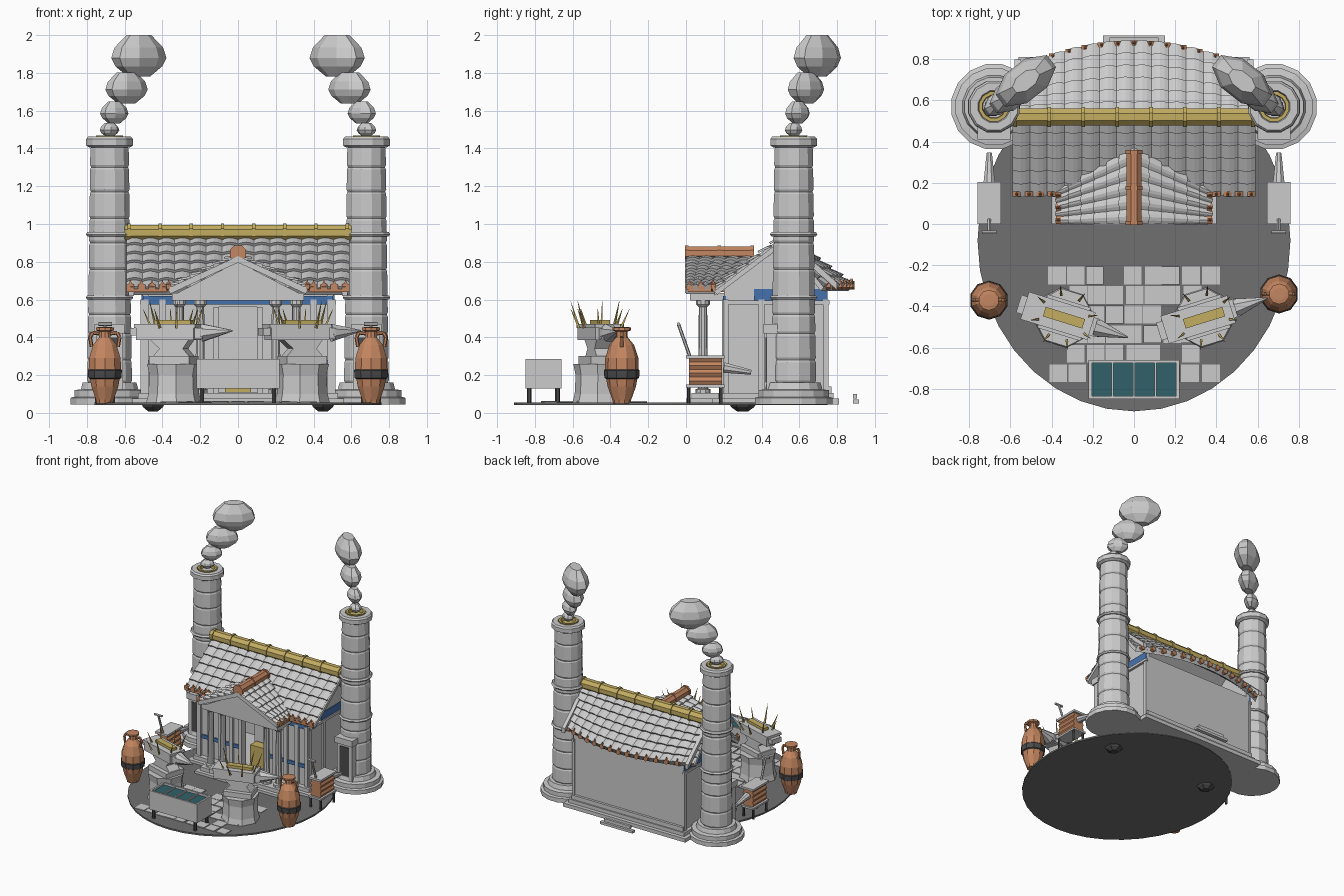
import bpy, bmesh, math, random
from mathutils import Vector, Matrix

if "Cube" in bpy.data.objects:
    bpy.data.objects.remove(bpy.data.objects["Cube"])
random.seed(4)

def mat(name, c):
    m = bpy.data.materials.new(name); m.diffuse_color = (*c, 1); return m
GOLD = mat("gold", (.55, .42, .12)); CLAY = mat("clay", (.55, .24, .12))
BLUE = mat("blue", (.06, .17, .42)); TEAL = mat("teal", (.03, .12, .14))
DARK = mat("dark", (.07, .07, .07)); SOIL = mat("soil", (.16, .16, .16))

def mesh(name, v, f, m=None):
    me = bpy.data.meshes.new(name); me.from_pydata([tuple(p) for p in v], [], f)
    bm = bmesh.new(); bm.from_mesh(me)
    bmesh.ops.recalc_face_normals(bm, faces=bm.faces); bm.to_mesh(me); bm.free()
    if m: me.materials.append(m)
    ob = bpy.data.objects.new(name, me); bpy.context.collection.objects.link(ob)
    return ob

def prism(name, pts, axis, a, b, m=None):
    """Extrude a profile along x (pts = y,z) or y (pts = x,z) or z (pts = x,y)."""
    put = {'x': lambda p, t: (t, *p), 'y': lambda p, t: (p[0], t, p[1]), 'z': lambda p, t: (*p, t)}[axis]
    n = len(pts)
    f = [list(range(n)), list(range(n, 2 * n))]
    f += [[i, (i + 1) % n, n + (i + 1) % n, n + i] for i in range(n)]
    return mesh(name, [put(p, a) for p in pts] + [put(p, b) for p in pts], f, m)

def box(name, x0, x1, y0, y1, z0, z1, m=None):
    return prism(name, [(x0, y0), (x1, y0), (x1, y1), (x0, y1)], 'z', z0, z1, m)

def lathe(name, prof, n, x=0, y=0, m=None):
    v = [(x + r * math.cos(2 * math.pi * (i + .5) / n), y + r * math.sin(2 * math.pi * (i + .5) / n), z)
         for r, z in prof for i in range(n)]
    f = [[k * n + i, k * n + (i + 1) % n, (k + 1) * n + (i + 1) % n, (k + 1) * n + i]
         for k in range(len(prof) - 1) for i in range(n)]
    f += [list(range(n)), list(range(len(v) - n, len(v)))]
    return mesh(name, v, f, m)

def beam(name, p, q, r, n=8, m=None, r2=None):
    p, q = Vector(p), Vector(q); d = q - p
    rot = d.to_track_quat('Z', 'Y').to_matrix()
    r2 = r if r2 is None else r2
    v = [c + rot @ Vector((s * math.cos(2 * math.pi * (i + .5) / n), s * math.sin(2 * math.pi * (i + .5) / n), 0))
         for c, s in ((p, r), (q, r2)) for i in range(n)]
    f = [list(range(n)), list(range(n, 2 * n))] + [[i, (i + 1) % n, n + (i + 1) % n, n + i] for i in range(n)]
    return mesh(name, v, f, m)

def tiles(name, ev, rg, cols, rows):
    """Overlapping arched tiles between eave curve ev(u) and ridge curve rg(u), over a board."""
    nrm = (ev(1) - ev(0)).cross(rg(.5) - ev(.5)).normalized()
    if nrm.z < 0: nrm = -nrm
    v, f, k = [], [], cols * 4
    for r in range(rows):
        b = len(v)
        for t, lift in ((r, 0), (r, .02), (r + 1, .004)):
            for i in range(k + 1):
                u = i / k
                wave = .012 * abs(math.sin(math.pi * u * cols)) if lift else 0
                v.append(ev(u).lerp(rg(u), t / rows) + nrm * (lift + wave))
        f += [[b + j * (k + 1) + i, b + j * (k + 1) + i + 1, b + (j + 1) * (k + 1) + i + 1, b + (j + 1) * (k + 1) + i]
              for j in range(2) for i in range(k)]
    mesh(name, v, f)
    v, f, k = [], [], 10
    for i in range(k + 1):
        a, c = ev(i / k), rg(i / k)
        v += [a, c, c - nrm * .025, a - nrm * .025]
    f = [[4 * i + j, 4 * i + (j + 1) % 4, 4 * i + 4 + (j + 1) % 4, 4 * i + 4 + j] for i in range(k) for j in range(4)]
    mesh(name + "_board", v, f + [[0, 1, 2, 3], [4 * k + j for j in range(4)]])

# Ground disc and the lumps of rock beneath it
ring = [(.76 * math.cos(a * math.pi / 18), -.08 + .83 * math.sin(a * math.pi / 18)) for a in range(36)]
prism("ground_disc", ring, 'z', .042, .055, SOIL)
for s in (-1, 1):
    lathe("under_rock", [(.03, .008), (.06, .03), (.07, .045)], 6, s * .45, .3, DARK)
# Irregular paving
for i in range(9):
    for j in range(6):
        if (i in (0, 8) and j in (1, 4)) or random.random() < .12: continue
        x, y = (i - 4) * .092 + random.uniform(-.008, .008), -.25 - j * .095
        box("paving_stone", x - .043, x + .043, y - .043, y + .043, .05, .058 + random.random() * .005)

# Stepped platform
box("platform_lower", -.56, .56, .14, .81, .045, .075)
box("platform_upper", -.53, .53, .17, .78, .075, .105)
box("portico_step", -.4, .4, .0, .2, .045, .075)
box("portico_floor", -.37, .37, .03, .2, .075, .105)
box("back_step_lower", -.15, .15, .885, .915, .05, .07)
box("back_step_upper", -.12, .12, .885, .905, .075, .1)

# Walls with a doorway
box("back_wall", -.5, .5, .72, .75, .1, .63)
box("back_wall_footing", -.51, .51, .74, .77, .1, .14)
box("door_lintel", -.1, .1, .21, .25, .56, .66)
box("inner_floor", -.47, .47, .25, .72, .1, .11)
box("inner_door", -.1, .1, .36, .38, .1, .56)
box("gold_chest", -.07, .07, .26, .34, .11, .28, GOLD)
box("front_frieze", -.5, .5, .195, .212, .575, .62, BLUE)
for s in (-1, 1):
    box("front_wall", s * .1, s * .5, .21, .25, .1, .66)
    box("side_wall", s * .47, s * .5, .21, .75, .1, .63)
    prism("gable_wall", [(.2, .62), (.75, .62), (.75, .67), (.52, .89), (.2, .66)], 'x', s * .47, s * .505)
    box("side_frieze", s * .5, s * .512, .36, .75, .595, .655, BLUE)
    box("side_frieze_rail", s * .5, s * .52, .2, .76, .575, .595)
    box("front_band", s * .13, s * .5, .2, .212, .25, .28, BLUE)
    box("door_jamb", s * .1, s * .13, .19, .25, .1, .56)
    for x in (.2, .3, .4, .49):
        box("wall_pilaster", s * (x - .015), s * (x + .015), .19, .215, .1, .6)
    for y in (.21, .4, .74):
        box("side_pilaster", s * .495, s * .515, y - .015, y + .015, .1, .6)
    prism("rake_board", [(.15, .62), (.52, .9), (.8, .65), (.8, .69), (.52, .94), (.15, .66)], 'x', s * .55, s * .58)
    # Portico columns
    for x in (.31, .2):
        lathe("portico_column", [(.04, .1), (.04, .125), (.027, .13), (.022, .56), (.036, .575), (.036, .6)], 10, s * x, .09)
    prism("pediment_rake", [(s * .36, .635), (0, .795), (0, .83), (s * .36, .665)], 'y', -.005, .04)
box("portico_beam", -.35, .35, .02, .3, .595, .635)
prism("pediment", [(-.34, .625), (.34, .625), (0, .8)], 'y', .02, .05)

# Main roof: straight front slope, bowed rear eave
X = lambda u: -.59 + 1.18 * u
rear = lambda u: Vector((X(u), .875 - .42 * X(u) ** 2, .665))
ridge = lambda u: Vector((X(u), .52, .925))
tiles("front_roof", lambda u: Vector((X(u), .15, .645)), ridge, 14, 6)
tiles("rear_roof", rear, ridge, 14, 6)
beam("gold_ridge", (-.6, .52, .953), (.6, .52, .953), .045, 8, GOLD)
for i in range(8):
    x = -.577 + i * .165
    beam("ridge_band", (x - .009, .52, .955), (x + .009, .52, .955), .052, 8, GOLD)
# Portico roof
for s in (-1, 1):
    tiles("portico_roof", lambda u: Vector((s * .37, .17 * u, .652)), lambda u: Vector((0, .37 * u, .825)), 5, 6)
beam("clay_ridge", (0, 0, .845), (0, .36, .845), .04, 8, CLAY)
for y in (0, .17, .345):
    beam("clay_ridge_band", (0, y - .004, .845), (0, y + .014, .845), .046, 8, CLAY)
# Clay eave ornaments
def antefix(p, d):
    p, d = Vector(p), Vector(d)
    beam("eave_ornament", p - d * .012, p + d * .012, .022, 6, CLAY)
    beam("eave_ornament_tip", p + Vector((0, 0, .012)), p + Vector((0, 0, .037)), .012, 4, CLAY, .001)
for s in (-1, 1):
    box("front_eave_trim", s * .37, s * .59, .14, .155, .64, .655, CLAY)
    box("portico_eave_trim", s * .36, s * .375, .01, .2, .64, .652, CLAY)
    for x in (.4, .455, .51, .57):
        antefix((s * x, .145, .668), (0, 1, 0))
    for y in (.02, .08, .14):
        antefix((s * .367, y, .668), (1, 0, 0))
for i in range(15):
    p = rear((i + .5) / 15)
    antefix(p + Vector((0, .005, .01)), (0, 1, 0))

# Chimneys with fireboxes and smoke
levels = [.16, .28, .42, .52, .61, .76, .9, 1.03, 1.17, 1.3, 1.41]
for s in (-1, 1):
    cx, cy = s * .68, .57
    lathe("chimney_base", [(.21, .045), (.21, .08), (.19, .085), (.19, .12), (.155, .125), (.145, .16)], 16, cx, cy)
    for i, (a, b) in enumerate(zip(levels, levels[1:])):
        r = .123 - .0018 * i
        lathe("chimney_drum", [(r - .006, a), (r, a + .012), (r - .002, b - .012), (r - .007, b)], 12, cx, cy)
    for z in (.61, .945):
        lathe("chimney_band", [(.122, z - .01), (.13, z), (.122, z + .012)], 12, cx, cy)
    lathe("chimney_cap", [(.11, 1.405), (.128, 1.415), (.128, 1.45), (.118, 1.462), (.08, 1.462), (.07, 1.44)], 12, cx, cy)
    lathe("flue_glow", [(.07, 1.44), (.075, 1.468), (.058, 1.468), (.055, 1.44)], 12, cx, cy, GOLD)
    box("firebox", cx - .07, cx + .07, .425, .52, .12, .47)
    box("firebox_opening", cx - .042, cx + .042, .42, .44, .16, .4, DARK)
    box("firebox_lintel", cx - .08, cx + .08, .41, .5, .42, .47)
    for x, y, z, l, w, h in ((.68, .57, 1.5, .056, .045, .036), (.655, .59, 1.59, .085, .055, .058),
                             (.59, .635, 1.72, .13, .075, .083), (.525, .695, 1.89, .17, .095, .11)):
        puff = lathe("smoke_puff", [(.4, -1), (.85, -.5), (1, -.1), (.88, .4), (.45, 1)], 8)
        puff.matrix_world = (Matrix.Translation((s * x, y, z)) @ Matrix.Rotation(math.radians(90 + s * 52), 4, 'Z')
                             @ Matrix.Diagonal((l, w, h, 1)))

# Anvils on stumps, with ingots and sparks
for s in (-1, 1):
    parts = [
        lathe("anvil_stump", [(.148, .05), (.135, .1), (.13, .2), (.142, .26)], 8),
        box("anvil_foot", -.11, .11, -.085, .085, .26, .3),
        prism("anvil_waist", [(-.1, .3), (.1, .3), (.065, .34), (.1, .39), (-.12, .39), (-.065, .34)], 'y', -.05, .05),
        box("anvil_body", -.19, .13, -.065, .065, .385, .45),
        box("anvil_face", -.2, .14, -.07, .07, .45, .47),
        box("anvil_heel", -.23, -.19, -.045, .045, .41, .45),
        box("anvil_shelf", .13, .17, -.045, .045, .39, .45),
        beam("anvil_horn", (.16, 0, .425), (.325, 0, .435), .05, 8, None, .004),
        box("gold_ingot", -.1, .1, -.024, .024, .47, .492, GOLD)]
    for i in range(8):
        a = math.pi * (i + .5) / 4; c, d = math.cos(a), math.sin(a)
        top = .59 if i % 3 == 0 else .55
        parts.append(beam("spark", (.12 * c, .11 * d, .45), (.165 * c, .155 * d, top), .009, 4, GOLD, .001))
    for ob in parts:
        ob.matrix_world = Matrix.Translation((s * .34, -.455, 0)) @ Matrix.Rotation(s * .3, 4, 'Z')

# Quenching trough
for s in (-1, 1):
    box("trough_end", s * .205, s * .22, -.85, -.66, .13, .285)
    for y in (-.83, -.68):
        beam("trough_leg", (s * .19, y, .05), (s * .19, y, .14), .013, 6, DARK)
for y in (-.85, -.675):
    box("trough_side", -.22, .22, y, y + .015, .13, .285)
box("trough_bottom", -.21, .21, -.84, -.665, .13, .15)
box("trough_water", -.206, .206, -.836, -.674, .15, .268, TEAL)
for x in (-.105, 0, .105):
    box("trough_divider", x - .005, x + .005, -.84, -.67, .2, .28)

# Amphorae
for s, y in ((-1, -.37), (1, -.34)):
    x = s * .705
    lathe("amphora", [(.045, .05), (.05, .07), (.075, .14), (.09, .22), (.088, .29), (.065, .36), (.032, .4),
                      (.03, .43), (.05, .437), (.05, .452), (.03, .455)], 10, x, y, CLAY)
    lathe("amphora_band", [(.083, .18), (.092, .185), (.095, .225), (.091, .23)], 10, x, y, DARK)
    for h in (-1, 1):
        path = [(.03, .42), (.065, .425), (.078, .4), (.07, .35)]
        for (a, za), (b, zb) in zip(path, path[1:]):
            beam("amphora_handle", (x + h * a, y, za), (x + h * b, y, zb), .01, 6, CLAY)

# Bellows aimed at the fireboxes
for s in (-1, 1):
    x = s * .703
    zig = [(.05 if i % 2 else .04, .15 + .02 * i) for i in range(8)]
    prism("bellows_folds", [(x + w, z) for w, z in zig] + [(x - w, z) for w, z in zig[::-1]], 'y', .015, .19, CLAY)
    box("bellows_bottom", x - .057, x + .057, 0, .205, .135, .15)
    box("bellows_top", x - .057, x + .057, 0, .205, .288, .305)
    beam("bellows_nozzle", (x, .2, .24), (x, .345, .215), .03, 8, None, .014)
    beam("bellows_lever", (x, .02, .3), (x, -.04, .47), .009, 6)
    beam("bellows_grip", (x - .035, -.04, .47), (x + .035, -.04, .47), .01, 6)
    for dx in (-.045, .045):
        for y in (.015, .185):
            beam("bellows_leg", (x + dx, y, .05), (x + dx, y, .14), .009, 6, DARK)

for m in bpy.data.materials:
    if m.users and not m.is_grease_pencil:
        m.use_nodes = True
        m.node_tree.nodes["Principled BSDF"].inputs["Base Color"].default_value = m.diffuse_color
